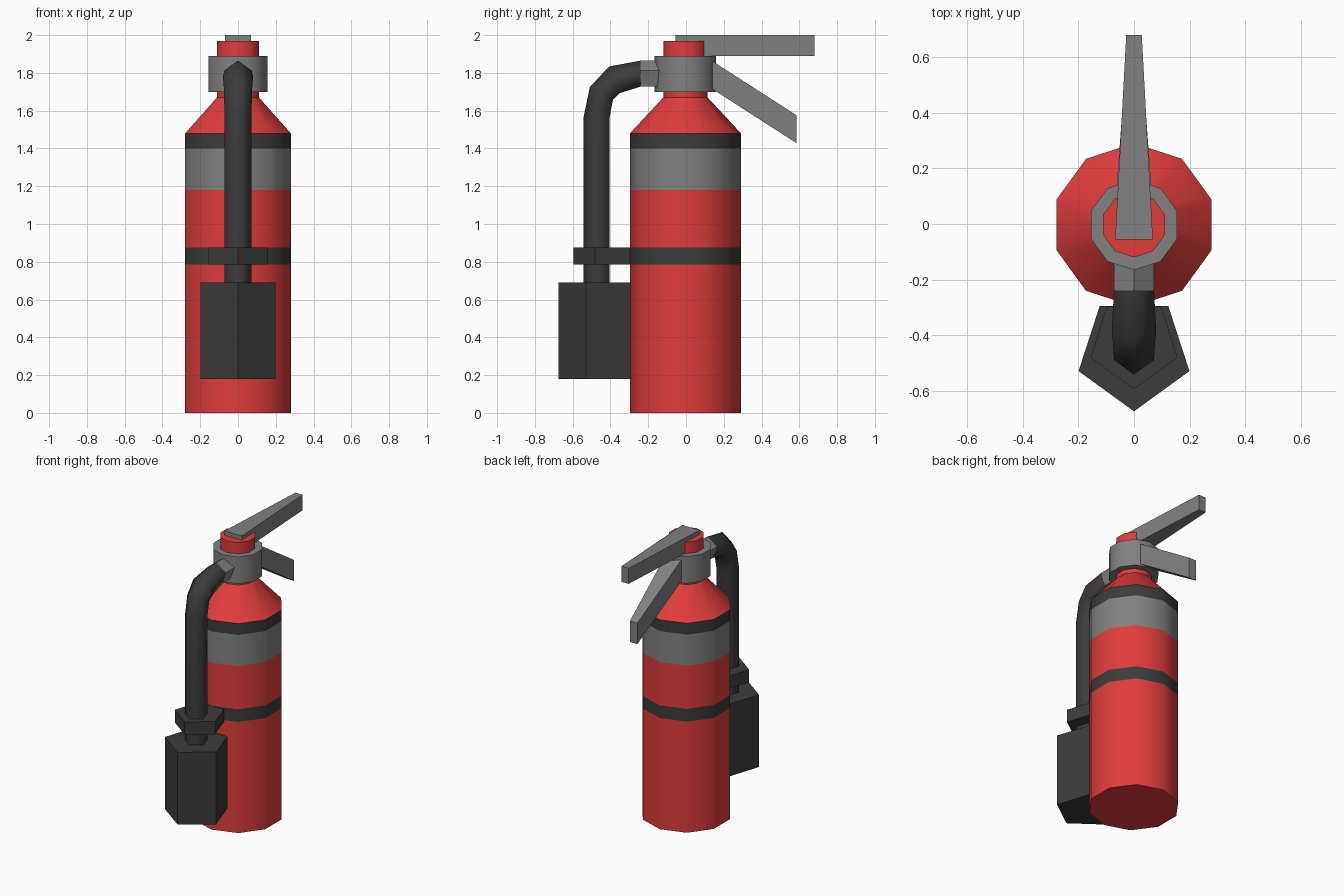
import bpy, bmesh
from math import sin, cos, pi, radians

if "Cube" in bpy.data.objects:
    bpy.data.objects.remove(bpy.data.objects["Cube"])


def material(name, rgb):
    m = bpy.data.materials.new(name)
    m.diffuse_color = (*rgb, 1)
    m.use_nodes = True
    m.node_tree.nodes["Principled BSDF"].inputs["Base Color"].default_value = m.diffuse_color
    return m


RED = material("red_paint", (0.75, 0.045, 0.045))
DARK = material("dark_rubber", (0.045, 0.045, 0.045))
GREY = material("grey_metal", (0.22, 0.22, 0.22))


def finish(name, bm, mats, smooth_angle=None):
    bmesh.ops.recalc_face_normals(bm, faces=bm.faces)
    me = bpy.data.meshes.new(name)
    bm.to_mesh(me)
    bm.free()
    for m in mats:
        me.materials.append(m)
    ob = bpy.data.objects.new(name, me)
    bpy.context.collection.objects.link(ob)
    if smooth_angle:
        bpy.ops.object.select_all(action='DESELECT')
        ob.select_set(True)
        bpy.context.view_layer.objects.active = ob
        bpy.ops.object.shade_smooth_by_angle(angle=radians(smooth_angle))
    return ob


def loft(name, rings, sides, mats, slots=None, smooth_angle=None):
    """Skin polygons (y, z, tilt, radius); one corner points to -y at tilt 0, up at tilt 90."""
    bm = bmesh.new()
    loops = []
    for y, z, tilt, r in rings:
        t = radians(tilt)
        loop = []
        for k in range(sides):
            a = 2 * pi * k / sides
            loop.append(bm.verts.new((r * sin(a), y - r * cos(a) * cos(t),
                                      z + r * cos(a) * sin(t))))
        loops.append(loop)
    for i, (lo, hi) in enumerate(zip(loops, loops[1:])):
        for k in range(sides):
            n = (k + 1) % sides
            f = bm.faces.new((lo[k], lo[n], hi[n], hi[k]))
            f.material_index = slots[i] if slots else 0
    bm.faces.new(loops[0][::-1])
    bm.faces.new(loops[-1])
    return finish(name, bm, mats, smooth_angle)


def lever(name, start, end):
    """Tapered bar between two upright sections (y, bottom z, top z, half width)."""
    bm = bmesh.new()
    a, b = [[bm.verts.new(p) for p in ((-w, y, z0), (w, y, z0), (w, y, z1), (-w, y, z1))]
            for y, z0, z1, w in (start, end)]
    bm.faces.new(a)
    bm.faces.new(b[::-1])
    for k in range(4):
        n = (k + 1) % 4
        bm.faces.new((a[k], b[k], b[n], a[n]))
    return finish(name, bm, [GREY])


# Tank with painted bands, shoulder and neck cap
CY = -0.003
profile = [(0.294, 0), (0.294, 0.785), (0.294, 0.875), (0.294, 1.18), (0.294, 1.40),
           (0.294, 1.48), (0.117, 1.67), (0.117, 1.97)]
loft("tank", [(CY, z, 0, r) for r, z in profile], 10, [RED, DARK, GREY],
     [0, 1, 0, 2, 1, 0, 0], 40)

# Valve collar
loft("valve_collar", [(CY, 1.70, 0, 0.163), (CY, 1.89, 0, 0.163)], 10, [GREY], None, 40)

# Squeeze levers
lever("upper_lever", (-0.055, 1.89, 2.0, 0.068), (0.68, 1.89, 2.0, 0.028))
lever("lower_lever", (0.10, 1.74, 1.888, 0.065), (0.585, 1.428, 1.576, 0.029))

# Hose connector and bent hose
loft("hose_connector", [(-0.24, 1.789, 90, 0.076), (-0.10, 1.789, 90, 0.076)], 5, [GREY])
loft("hose", [(-0.466, 0.60, 0, 0.076), (-0.466, 1.566, 0, 0.076), (-0.441, 1.689, 28, 0.077),
              (-0.376, 1.756, 68, 0.084), (-0.24, 1.789, 90, 0.076)],
     5, [DARK], None, 75)

# Hose clip and nozzle
loft("hose_clip", [(-0.43, 0.785, 0, 0.165), (-0.43, 0.875, 0, 0.165)], 5, [DARK])
loft("nozzle", [(-0.465, 0.18, 0, 0.21), (-0.465, 0.69, 0, 0.21)], 5, [DARK])
